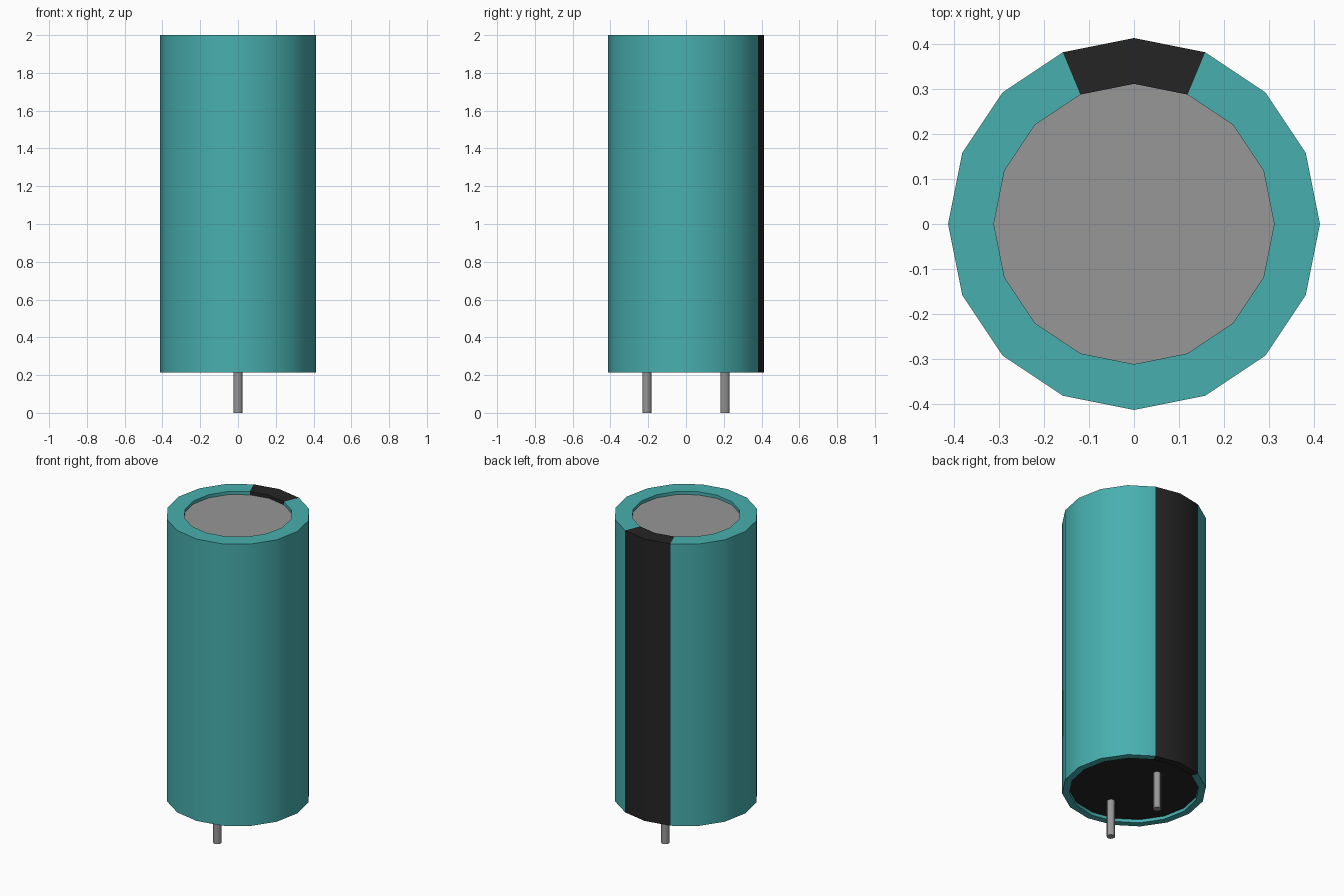
import bpy, bmesh, math
from mathutils import Matrix, Vector

if "Cube" in bpy.data.objects:
    bpy.data.objects.remove(bpy.data.objects["Cube"], do_unlink=True)

SIDES = 16
BASE, TOP = 0.215, 2.0
RECESS = 0.02


def material(name, rgb):
    m = bpy.data.materials.new(name)
    m.use_nodes = True
    m.diffuse_color = (*rgb, 1)
    m.node_tree.nodes["Principled BSDF"].inputs["Base Color"].default_value = (*rgb, 1)
    return m


teal = material("teal sleeve", (0.065, 0.43, 0.43))
black = material("black", (0.018, 0.018, 0.018))
grey = material("grey metal", (0.31, 0.31, 0.31))


def finish(name, bm, mats, smooth=True):
    mesh = bpy.data.meshes.new(name)
    bm.to_mesh(mesh)
    bm.free()
    obj = bpy.data.objects.new(name, mesh)
    bpy.context.collection.objects.link(obj)
    for m in mats:
        mesh.materials.append(m)
    if smooth:
        bpy.ops.object.select_all(action='DESELECT')
        obj.select_set(True)
        bpy.context.view_layer.objects.active = obj
        bpy.ops.object.shade_smooth_by_angle(angle=math.radians(30))
    return obj


# Sleeve: wall with rolled rims at both ends, from a turned profile
profile = [(0.372, BASE + RECESS), (0.372, BASE), (0.414, BASE),
           (0.414, TOP), (0.312, TOP), (0.312, TOP - RECESS)]
bm = bmesh.new()
rings = []
for r, z in profile:
    rings.append([bm.verts.new((r * math.cos(a), r * math.sin(a), z))
                  for a in (math.tau * i / SIDES for i in range(SIDES))])
for low, high in zip(rings, rings[1:]):
    for i in range(SIDES):
        j = (i + 1) % SIDES
        face = bm.faces.new((low[i], low[j], high[j], high[i]))
        # Polarity stripe: the two segments facing the back
        c = face.calc_center_median()
        face.material_index = int(c.y > 0 and abs(c.x) < 0.35 * c.y)
finish("sleeve", bm, [teal, black])


# End discs sunk inside the rims
def disc(name, radius, z, mat, flip):
    bm = bmesh.new()
    bmesh.ops.create_circle(bm, cap_ends=True, segments=SIDES, radius=radius,
                            matrix=Matrix.Translation((0, 0, z)))
    bm.normal_update()
    for f in bm.faces:
        if (f.normal.z < 0) != flip:
            f.normal_flip()
    finish(name, bm, [mat], smooth=False)


disc("top_cap", 0.312, TOP - RECESS, grey, False)
disc("bottom_seal", 0.372, BASE + RECESS, black, True)

# Pair of wire leads
for name, y in (("front_lead", -0.207), ("back_lead", 0.207)):
    bm = bmesh.new()
    height = BASE + RECESS
    bmesh.ops.create_cone(bm, cap_ends=True, segments=12, radius1=0.024, radius2=0.024,
                          depth=height, matrix=Matrix.Translation(Vector((0, y, height / 2))))
    finish(name, bm, [grey])
